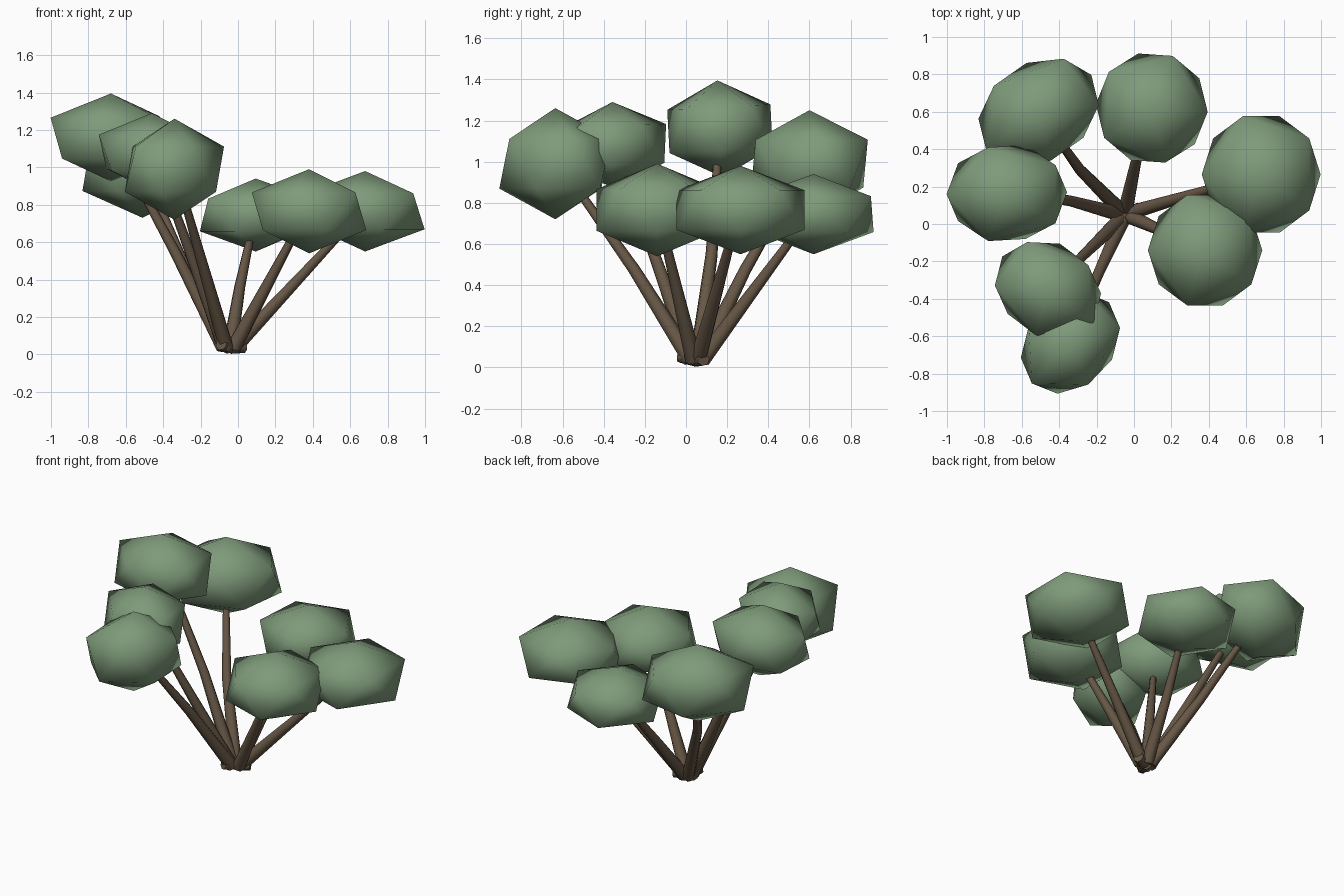
import bpy, bmesh, math
from mathutils import Vector, Matrix

if "Cube" in bpy.data.objects:
    bpy.data.objects.remove(bpy.data.objects["Cube"])


def material(name, rgb):
    m = bpy.data.materials.new(name)
    m.diffuse_color = (*rgb, 1)
    m.use_nodes = True
    m.node_tree.nodes["Principled BSDF"].inputs["Base Color"].default_value = m.diffuse_color
    return m


LEAF = material("leaf_green", (0.21, 0.325, 0.195))
BARK = material("bark_brown", (0.135, 0.096, 0.061))


def finish(bm, name, mat, angle):
    bmesh.ops.recalc_face_normals(bm, faces=bm.faces)
    me = bpy.data.meshes.new(name)
    bm.to_mesh(me)
    bm.free()
    me.materials.append(mat)
    ob = bpy.data.objects.new(name, me)
    bpy.context.collection.objects.link(ob)
    bpy.ops.object.select_all(action='DESELECT')
    ob.select_set(True)
    bpy.context.view_layer.objects.active = ob
    bpy.ops.object.shade_smooth_by_angle(angle=math.radians(angle))


def leaf_clump(name, centre, radii, turn, yaw, tilt):
    # squashed twenty-sided ball, smooth shaded, its long axis turned by yaw
    bm = bmesh.new()
    bmesh.ops.create_icosphere(bm, subdivisions=1, radius=1)
    m = (Matrix.Translation(centre) @ Matrix.Rotation(math.radians(tilt), 4, 'X')
         @ Matrix.Rotation(math.radians(yaw), 4, 'Z') @ Matrix.Diagonal((*radii, 1))
         @ Matrix.Rotation(math.radians(turn - yaw), 4, 'Z'))
    bm.transform(m)
    finish(bm, name, LEAF, 180)


def branch(name, points, radii, sides=7):
    # tapered tube with a slight bend, capped at both ends
    bm = bmesh.new()
    rings = []
    for i, (p, r) in enumerate(zip(points, radii)):
        d = points[min(i + 1, len(points) - 1)] - points[max(i - 1, 0)]
        q = d.to_track_quat('Z', 'Y')
        rings.append([bm.verts.new(p + q @ Vector((r * math.cos(a), r * math.sin(a), 0)))
                      for a in (2 * math.pi * k / sides for k in range(sides))])
    for a, b in zip(rings, rings[1:]):
        for k in range(sides):
            n = (k + 1) % sides
            bm.faces.new((a[k], a[n], b[n], b[k]))
    bm.faces.new(rings[0])
    bm.faces.new(rings[-1])
    finish(bm, name, BARK, 60)


# clump centre, radii, turn, yaw, tilt, sideways bend of its branch
CLUMPS = [
    ((-0.68, 0.165, 1.16), (0.36, 0.295, 0.235), 180, 0, 3, (0.01, 0.02)),
    ((-0.51, 0.60, 0.99), (0.385, 0.295, 0.26), 0, 32, 0, (-0.02, -0.02)),
    ((-0.46, -0.35, 1.08), (0.335, 0.275, 0.21), 180, -33, 2, (0, 0)),
    ((-0.34, -0.635, 0.99), (0.335, 0.262, 0.27), 10, 48, 0, (0, 0.02)),
    ((0.095, 0.62, 0.745), (0.335, 0.336, 0.195), -4, 0, 0, (-0.01, 0)),
    ((0.68, 0.265, 0.765), (0.355, 0.366, 0.215), 180, 0, 0, (0, 0)),
    ((0.38, -0.14, 0.765), (0.342, 0.348, 0.225), 180, 0, 0, (0, 0)),
]
ROOT = Vector((-0.05, 0.05, 0.035))

for i, (c, r, turn, yaw, tilt, bend) in enumerate(CLUMPS, 1):
    c = Vector(c)
    leaf_clump(f"leaf_clump_{i}", c, r, turn, yaw, tilt)
    # branch fans out from the shared root into its clump
    out = Vector((c.x - ROOT.x, c.y - ROOT.y, 0)).normalized()
    start = ROOT + out * 0.03
    tip = c + Vector((0, 0, r[2] * 0.1))
    mid = start.lerp(tip, 0.45) + Vector((*bend, 0))
    branch(f"branch_{i}", [start, mid, tip], (0.041, 0.03, 0.017))

# short knobs at the root
for i, (a, b) in enumerate((((-0.04, 0.05, 0.04), (0.035, 0.085, 0.04)),
                            ((-0.05, 0.05, 0.04), (-0.09, -0.03, 0.055))), 1):
    branch(f"root_knob_{i}", [Vector(a), Vector(b)], (0.038, 0.033))
